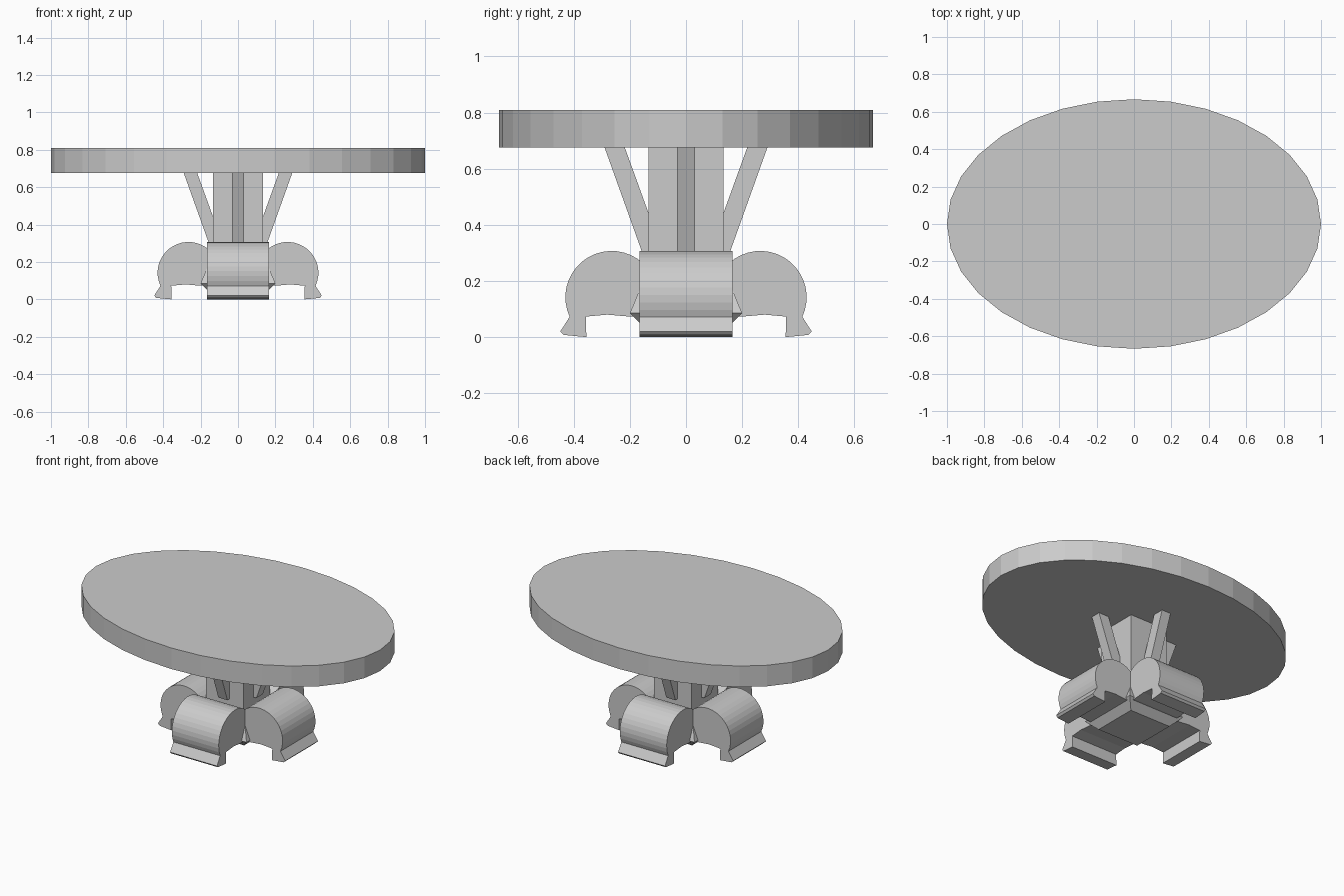
import bpy
from math import sin, cos, pi, radians

if "Cube" in bpy.data.objects:
    bpy.data.objects.remove(bpy.data.objects["Cube"])


def make(name, verts, faces):
    me = bpy.data.meshes.new(name)
    me.from_pydata(verts, [], faces)
    me.update()
    ob = bpy.data.objects.new(name, me)
    bpy.context.collection.objects.link(ob)
    return ob


def extrude_profile(name, pts, half, angle):
    # (radius, height) outline, extruded sideways and turned about z
    n = len(pts)
    verts = []
    for s in (-half, half):
        for r, z in pts:
            verts.append((r * cos(angle) - s * sin(angle),
                          r * sin(angle) + s * cos(angle), z))
    faces = [list(range(n)), list(range(2 * n - 1, n - 1, -1))]
    faces += [(i, i + n, (i + 1) % n + n, (i + 1) % n) for i in range(n)]
    # outlines run clockwise, so flip to face outward
    return make(name, verts, [list(reversed(f)) for f in faces])


def square_stack(name, levels):
    # square rings given as (half width, height)
    verts = [(sx * h, sy * h, z) for h, z in levels
             for sx, sy in ((-1, -1), (1, -1), (1, 1), (-1, 1))]
    faces = [(3, 2, 1, 0)]
    for k in range(len(levels) - 1):
        a = 4 * k
        faces += [(a + i, a + (i + 1) % 4, a + 4 + (i + 1) % 4, a + 4 + i)
                  for i in range(4)]
    a = 4 * (len(levels) - 1)
    faces.append((a, a + 1, a + 2, a + 3))
    return make(name, verts, faces)


# Oval table top
N = 32
rim = [(cos(2 * pi * i / N), 0.667 * sin(2 * pi * i / N)) for i in range(N)]
top_faces = [list(range(N - 1, -1, -1)), list(range(N, 2 * N))]
top_faces += [(i, (i + 1) % N, (i + 1) % N + N, i + N) for i in range(N)]
make("table_top", [(x, y, z) for z in (0.676, 0.81) for x, y in rim], top_faces)

# Central post with flared block at the bottom
square_stack("post", [(0.133, 0.1), (0.133, 0.68)])
square_stack("post_base", [(0.145, 0.03), (0.2, 0.085), (0.165, 0.17)])

# Rounded leg with flared foot
leg = [(0.1, 0.075)]
for i in range(23):
    a = radians(180 - 205 * i / 22)
    leg.append((0.265 + 0.165 * cos(a), 0.142 + 0.165 * sin(a)))
leg += [(0.448, 0.02), (0.437, 0.008), (0.355, 0.0), (0.357, 0.073),
        (0.28, 0.08), (0.2, 0.073)]

# Slanted brace under the top
brace = [(0.12, 0.29), (0.12, 0.405), (0.219, 0.678), (0.291, 0.678), (0.152, 0.29)]

for k, side in enumerate(("right", "back", "left", "front")):
    extrude_profile("leg_" + side, leg, 0.165, k * pi / 2)
    extrude_profile("brace_" + side, brace, 0.032, k * pi / 2)
